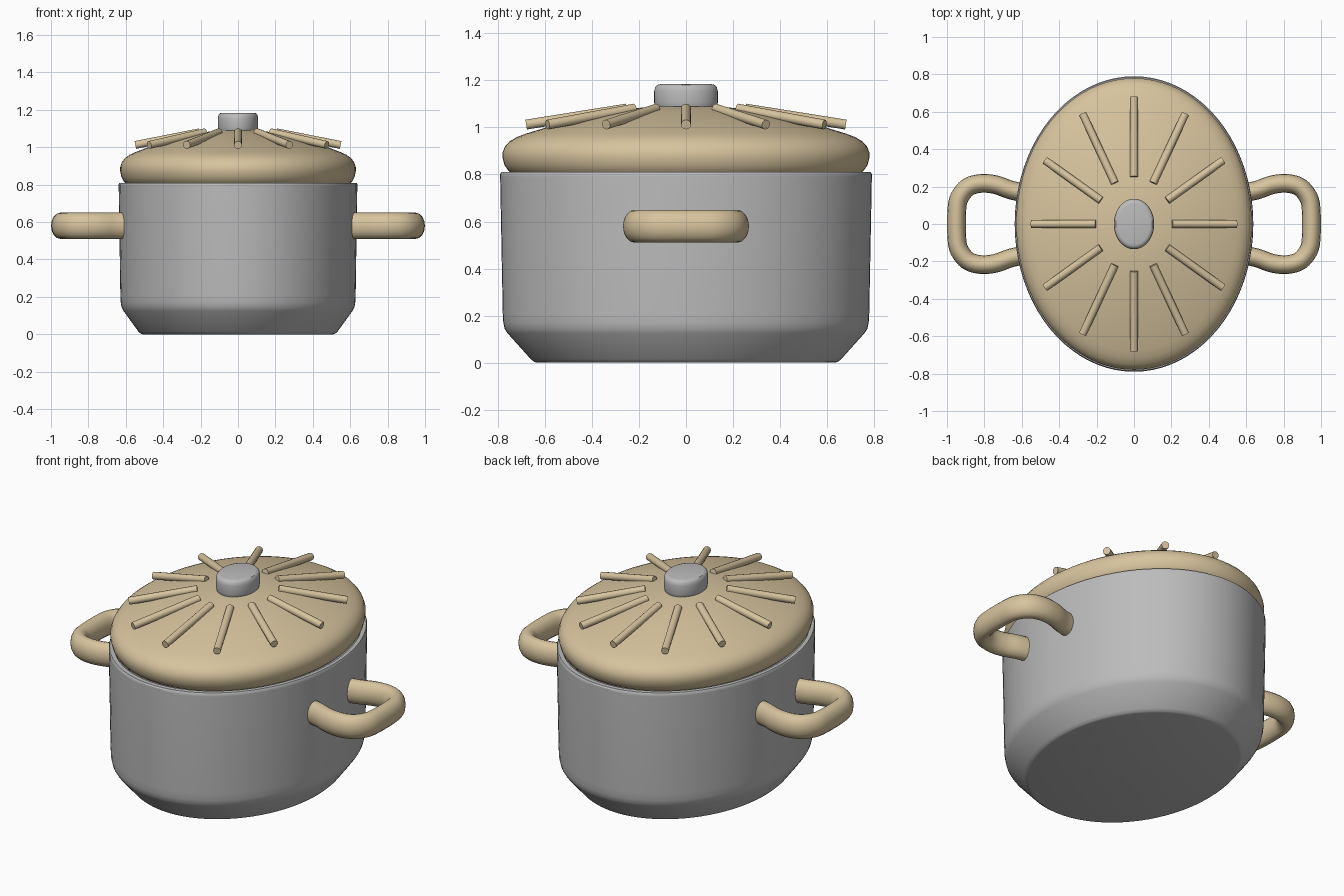
import bpy, bmesh
from math import pi, sin, cos, sqrt
from mathutils import Vector

cube = bpy.data.objects.get("Cube")
if cube:
    bpy.data.objects.remove(cube, do_unlink=True)

RX, RY = 0.638, 0.79      # half width and half depth of the oval pot


def material(name, rgb):
    m = bpy.data.materials.new(name)
    m.use_nodes = True
    m.diffuse_color = (*rgb, 1)
    m.node_tree.nodes["Principled BSDF"].inputs["Base Color"].default_value = (*rgb, 1)
    return m


GREY = material("grey metal", (0.5, 0.5, 0.5))
TAN = material("tan enamel", (0.68, 0.55, 0.34))


def finish(bm, name, mat, angle=0.6):
    bmesh.ops.recalc_face_normals(bm, faces=bm.faces)
    me = bpy.data.meshes.new(name)
    bm.to_mesh(me)
    bm.free()
    me.materials.append(mat)
    ob = bpy.data.objects.new(name, me)
    bpy.context.collection.objects.link(ob)
    bpy.ops.object.select_all(action='DESELECT')
    ob.select_set(True)
    bpy.context.view_layer.objects.active = ob
    bpy.ops.object.shade_smooth_by_angle(angle=angle)
    return ob


def bridge(bm, a, b):
    n = len(a)
    for i in range(n):
        bm.faces.new((a[i], a[(i + 1) % n], b[(i + 1) % n], b[i]))


def oval_lathe(name, profile, rx, ry, mat, n=80):
    """Turn a (radius, z) profile into an oval solid, capped at both ends."""
    bm = bmesh.new()
    rings = [[bm.verts.new((r * rx * cos(2 * pi * i / n), r * ry * sin(2 * pi * i / n), z))
              for i in range(n)] for r, z in profile]
    for a, b in zip(rings, rings[1:]):
        bridge(bm, a, b)
    bm.faces.new(rings[0])
    bm.faces.new(rings[-1])
    return finish(bm, name, mat)


def sweep(name, path, half_w, half_h, mat, n=12):
    """Sweep an oval section along a path, keeping its height upright."""
    bm = bmesh.new()
    path = [Vector(p) for p in path]
    rings = []
    for k, p in enumerate(path):
        t = (path[min(k + 1, len(path) - 1)] - path[max(k - 1, 0)]).normalized()
        side = t.cross(Vector((0, 0, 1))).normalized()
        up = side.cross(t)
        rings.append([bm.verts.new(p + side * half_w * cos(2 * pi * i / n)
                                   + up * half_h * sin(2 * pi * i / n)) for i in range(n)])
    for a, b in zip(rings, rings[1:]):
        bridge(bm, a, b)
    bm.faces.new(rings[0])
    bm.faces.new(rings[-1])
    return finish(bm, name, mat, 0.8)


def smooth_path(pts, steps=5):
    """Catmull-Rom curve through the points."""
    pts = [Vector(p) for p in pts]
    ext = [2 * pts[0] - pts[1]] + pts + [2 * pts[-1] - pts[-2]]
    out = []
    for a, b, c, d in zip(ext, ext[1:], ext[2:], ext[3:]):
        for s in range(steps):
            t = s / steps
            out.append(0.5 * (2 * b + (c - a) * t + (2 * a - 5 * b + 4 * c - d) * t * t
                              + (3 * b - a - 3 * c + d) * t ** 3))
    return out + [pts[-1]]


# Pot: chamfered foot, nearly straight wall, rim and hollow inside
oval_lathe("pot_body", [
    (0.80, 0), (0.815, 0.003), (0.835, 0.015), (0.96, 0.125), (0.975, 0.143), (0.983, 0.17),
    (0.986, 0.21), (1.0, 0.79), (1.0, 0.802), (0.993, 0.81), (0.96, 0.81), (0.95, 0.80),
    (0.935, 0.2), (0.8, 0.06)], RX, RY, GREY)

# Lid: rounded edge and shallow dome
dome = [(0.93, 0.80), (0.955, 0.815), (0.977, 0.84), (0.987, 0.87), (0.987, 0.893),
        (0.975, 0.918), (0.95, 0.94), (0.91, 0.959), (0.86, 0.974), (0.76, 0.998),
        (0.64, 1.025), (0.5, 1.05), (0.36, 1.072), (0.2, 1.088), (0.05, 1.094)]
oval_lathe("lid", dome, RX, RY, TAN)

# Knob on the lid
oval_lathe("lid_knob", [
    (0.9, 1.07), (0.97, 1.09), (1, 1.105), (1, 1.155), (0.97, 1.172), (0.9, 1.181),
    (0.8, 1.184)], 0.108, 0.135, GREY, 48)

# Ribs radiating over the lid
for i in range(12):
    c, s = RX * cos(i * pi / 6), RY * sin(i * pi / 6)
    sweep(f"lid_rib_{i + 1}", [(c * 0.32, s * 0.32, 1.08), (c * 0.86, s * 0.86, 1.012)],
          0.021, 0.021, TAN)

# Side handles: one half of the loop, mirrored front to back
half = [(0.58, 0.165), (0.66, 0.182), (0.74, 0.21), (0.82, 0.217), (0.89, 0.195),
        (0.936, 0.135), (0.948, 0.06)]
loop = half + [(x, -y) for x, y in reversed(half)]
for side, sign in (("left", 1), ("right", -1)):
    sweep(f"{side}_handle", smooth_path([(sign * x, y, 0.58) for x, y in loop]),
          0.05, 0.07, TAN, 16)
